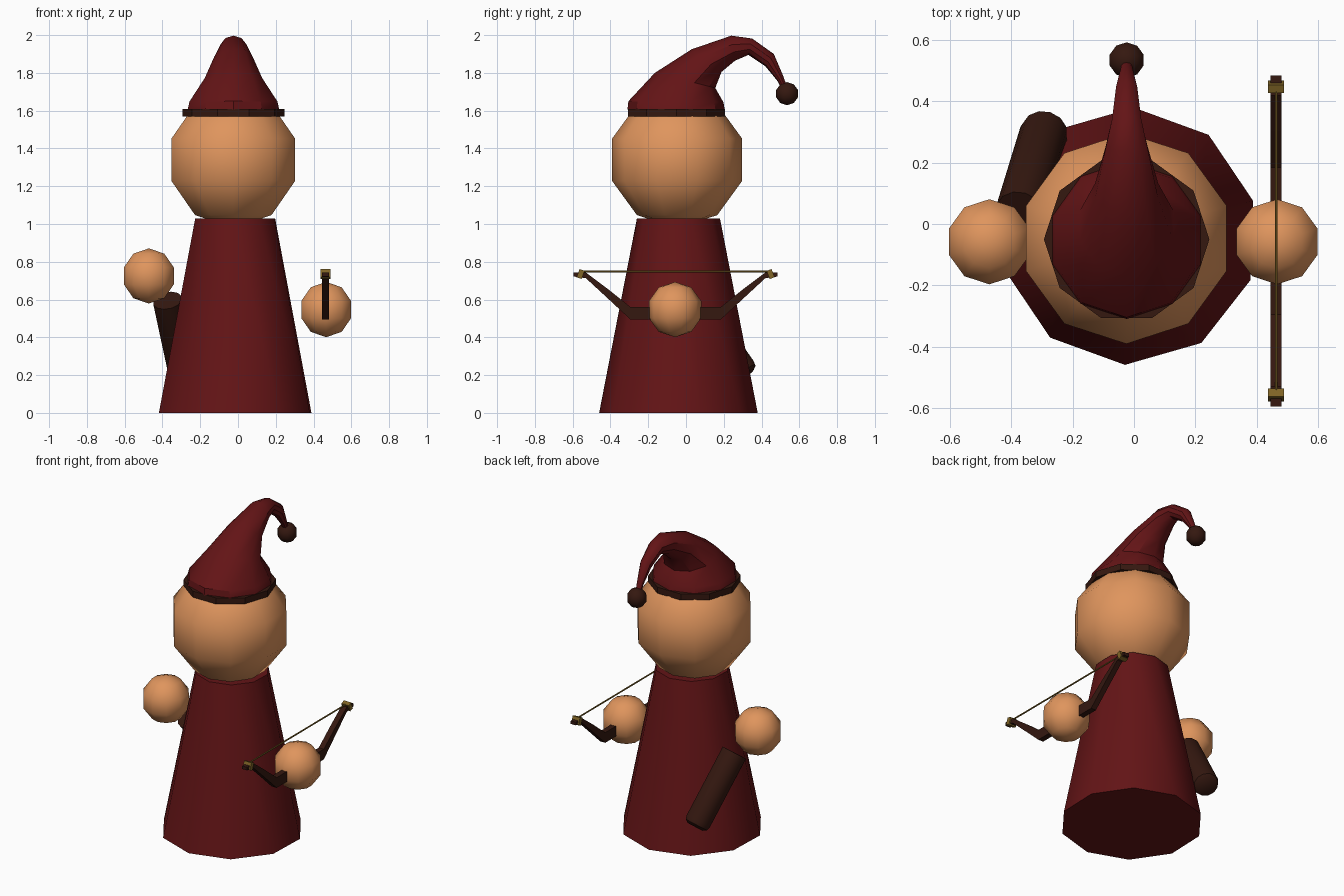
import bpy, bmesh, math
from mathutils import Vector

if "Cube" in bpy.data.objects:
    bpy.data.objects.remove(bpy.data.objects["Cube"])

def material(name, rgb):
    m = bpy.data.materials.new(name)
    m.diffuse_color = (*rgb, 1)
    m.use_nodes = True
    m.node_tree.nodes["Principled BSDF"].inputs["Base Color"].default_value = m.diffuse_color
    return m

RED = material("red_cloth", (0.125, 0.007, 0.008))
SKIN = material("skin", (0.74, 0.30, 0.11))
BROWN = material("dark_leather", (0.035, 0.009, 0.005))
GOLD = material("brass", (0.22, 0.13, 0.02))

def finish(obj, name, mat, angle=None):
    obj.name = name
    obj.data.materials.clear()
    obj.data.materials.append(mat)
    if angle:
        bpy.ops.object.select_all(action='DESELECT')
        obj.select_set(True)
        bpy.context.view_layer.objects.active = obj
        bpy.ops.object.shade_smooth_by_angle(angle=math.radians(angle))
    return obj

def ball(name, loc, r, mat):
    bpy.ops.mesh.primitive_uv_sphere_add(segments=10, ring_count=5, radius=r, location=loc)
    return finish(bpy.context.object, name, mat, 60)

def cone(name, loc, r1, r2, h, mat, turn=0, angle=None):
    bpy.ops.mesh.primitive_cone_add(vertices=10, radius1=r1, radius2=r2, depth=h,
                                    location=loc, rotation=(0, 0, math.radians(turn)))
    return finish(bpy.context.object, name, mat, angle)

def rod(name, a, b, r, mat, sides, angle=None):
    a, b = Vector(a), Vector(b)
    d = b - a
    bpy.ops.mesh.primitive_cylinder_add(vertices=sides, radius=r, depth=d.length, location=(a + b) / 2)
    o = bpy.context.object
    o.rotation_euler = d.to_track_quat('Z', 'Y').to_euler()
    return finish(o, name, mat, angle)

def loft(name, rings, mat, angle=None):
    bm = bmesh.new()
    loops = [[bm.verts.new(p) for p in ring] for ring in rings]
    n = len(loops[0])
    for a, b in zip(loops, loops[1:]):
        for i in range(n):
            bm.faces.new((a[i], a[(i + 1) % n], b[(i + 1) % n], b[i]))
    bm.faces.new(loops[0])
    bm.faces.new(loops[-1])
    bmesh.ops.recalc_face_normals(bm, faces=bm.faces)
    me = bpy.data.meshes.new(name)
    bm.to_mesh(me)
    bm.free()
    o = bpy.data.objects.new(name, me)
    bpy.context.collection.objects.link(o)
    return finish(o, name, mat, angle)

# Body, head and floating hands
cone("robe", (-0.015, -0.04, 0.515), 0.42, 0.22, 1.03, RED, -2, 45)
ball("head", (-0.025, -0.047, 1.34), 0.362, SKIN)
ball("left_hand", (-0.472, -0.058, 0.725), 0.146, SKIN)
ball("right_hand", (0.467, -0.058, 0.547), 0.146, SKIN)

# Hat: rings given as front point, back point (y, z) and half width
cone("hat_band", (-0.024, -0.05, 1.59), 0.27, 0.27, 0.04, BROWN, 18)
SECTIONS = [
    ((-0.310, 1.605), (0.205, 1.605), 0.255),
    ((-0.305, 1.650), (0.198, 1.645), 0.245),
    ((-0.165, 1.800), (0.155, 1.720), 0.160),
    ((0.030, 1.925), (0.188, 1.805), 0.108),
    ((0.240, 1.997), (0.260, 1.865), 0.072),
    ((0.350, 1.982), (0.330, 1.895), 0.050),
    ((0.465, 1.900), (0.420, 1.835), 0.036),
    ((0.512, 1.790), (0.482, 1.760), 0.022),
    ((0.545, 1.700), (0.520, 1.690), 0.014),
]
rings = []
for (fy, fz), (by, bz), w in SECTIONS:
    ring = []
    for i in range(10):
        a = math.tau * i / 10
        t = (1 - math.cos(a)) / 2
        ring.append((-0.024 + w * math.sin(a), fy + (by - fy) * t, fz + (bz - fz) * t))
    rings.append(ring)
loft("hat", rings, RED, 35)
ball("hat_bobble", (-0.024, 0.535, 1.69), 0.061, BROWN)

# Bow: square-section stave swept along a mirrored path (offset, z, half height)
BX, BY = 0.464, -0.055
half = [(0.24, 0.528, 0.033), (0.36, 0.632, 0.025), (0.475, 0.728, 0.015), (0.54, 0.732, 0.010)]
path = [(-y, z, h) for y, z, h in reversed(half)] + half
loft("bow_stave", [[(BX + sx * 0.018, BY + y, z + sz * h)
                    for sx, sz in ((-1, -1), (1, -1), (1, 1), (-1, 1))]
                   for y, z, h in path], BROWN)
rod("bow_string", (BX, BY - 0.5, 0.749), (BX, BY + 0.5, 0.749), 0.005, GOLD, 6)
for side, label in ((-1, "front"), (1, "back")):
    bpy.ops.mesh.primitive_cube_add(size=1, location=(BX, BY + side * 0.503, 0.735))
    o = bpy.context.object
    o.scale = (0.052, 0.028, 0.046)
    o.rotation_euler.x = side * math.radians(20)
    finish(o, label + "_bow_clasp", GOLD)

# Quiver slung on the back left side, with a rounded bottom
top, bottom = Vector((-0.373, 0.04, 0.595)), Vector((-0.288, 0.317, 0.2))
axis = top - bottom
q = axis.to_track_quat('Z', 'Y')
profile = [(0.0, 0.05), (0.03, 0.073), (0.08, 0.079), (1.0, 0.079)]
loft("quiver", [[bottom + axis * t + q @ Vector((r * math.cos(math.tau * i / 12),
                                                 r * math.sin(math.tau * i / 12), 0))
                 for i in range(12)] for t, r in profile], BROWN, 40)
